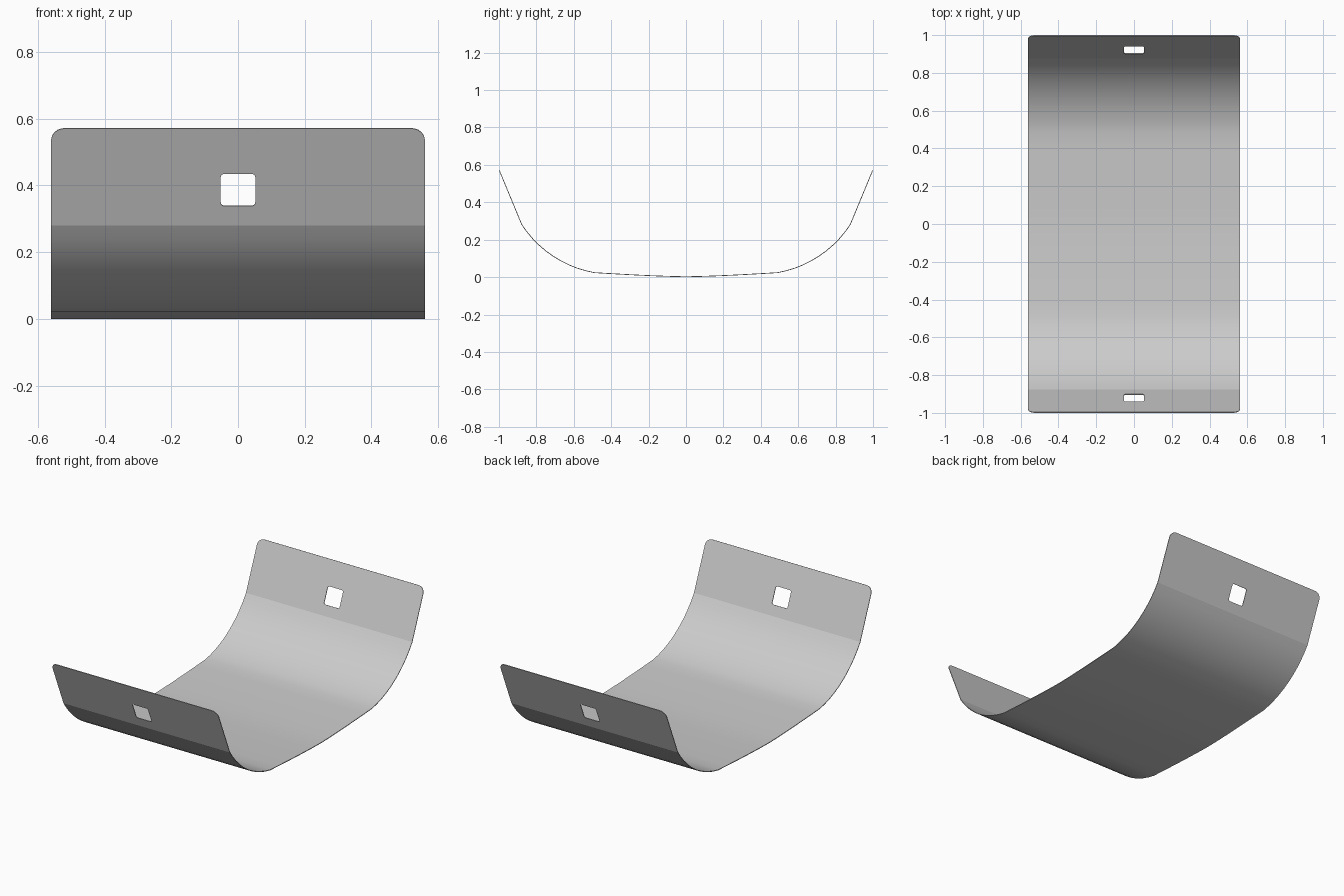
import bpy, bmesh
from math import sin, cos, pi, radians
from mathutils import Vector

cube = bpy.data.objects.get("Cube")
if cube:
    bpy.data.objects.remove(cube)

HALF_W = 0.56
TIP = Vector((1.0, 0.57))        # upper end of the sheet (y, z)
BEND = Vector((0.88, 0.28))      # where the flat end meets the curve
FOOT = Vector((0.49, 0.022))     # where the curve meets the shallow floor
FLAT_LEN = (TIP - BEND).length


def rounded_rect(half_w, low, high, r_low, r_high, steps=6):
    """Corner points of a rounded rectangle, counter-clockwise."""
    points = []
    corners = [(1, low, r_low, -pi / 2), (1, high, r_high, 0),
               (-1, high, r_high, pi / 2), (-1, low, r_low, pi)]
    for side, t, r, start in corners:
        cx = side * (half_w - r)
        ct = t + r if t == low else t - r
        for i in range(steps + 1 if r else 1):
            a = start + pi / 2 * i / steps
            points.append((cx + r * cos(a), ct + r * sin(a)))
    return points


def half_profile(steps=10):
    """Floor and arc from the middle out to the flat end."""
    pts = [Vector((FOOT.x * i / 6, FOOT.y * (i / 6) ** 1.4)) for i in range(6)]
    a0, a1 = radians(10), radians(57)
    for i in range(steps + 1):
        a = a0 + (a1 - a0) * i / steps
        u = (sin(a) - sin(a0)) / (sin(a1) - sin(a0))
        v = (cos(a0) - cos(a)) / (cos(a0) - cos(a1))
        pts.append(Vector((FOOT.x + u * (BEND.x - FOOT.x),
                           FOOT.y + v * (BEND.y - FOOT.y))))
    return pts


bm = bmesh.new()

# Curved floor strip
half = half_profile()
profile = [Vector((-p.x, p.y)) for p in reversed(half[1:])] + half
rows = [[bm.verts.new((x, p.x, p.y)) for x in (-HALF_W, HALF_W)] for p in profile]
for a, b in zip(rows, rows[1:]):
    bm.faces.new((a[0], a[1], b[1], b[0]))

# Flat ends with rounded corners and a rectangular slot
for side in (-1, 1):
    edges = []
    for loop in (rounded_rect(HALF_W, 0, FLAT_LEN, 0, 0.04),
                 rounded_rect(0.052, 0.2 * FLAT_LEN, 0.53 * FLAT_LEN, 0.01, 0.01, 3)):
        verts = []
        for x, t in loop:
            p = BEND.lerp(TIP, t / FLAT_LEN)
            verts.append(bm.verts.new((x, side * p.x, p.y)))
        edges += [bm.edges.new((verts[i - 1], verts[i])) for i in range(len(verts))]
    bmesh.ops.triangle_fill(bm, use_beauty=True, edges=edges)

bmesh.ops.remove_doubles(bm, verts=bm.verts, dist=0.0005)
for f in bm.faces:
    f.normal_update()
    if f.normal.z < 0:
        f.normal_flip()

mesh = bpy.data.meshes.new("curved_sheet")
bm.to_mesh(mesh)
bm.free()
sheet = bpy.data.objects.new("curved_sheet", mesh)
bpy.context.collection.objects.link(sheet)

# Plain grey material
grey = bpy.data.materials.new("light_grey")
grey.use_nodes = True
colour = (0.6, 0.6, 0.6, 1)
grey.diffuse_color = colour
grey.node_tree.nodes["Principled BSDF"].inputs["Base Color"].default_value = colour
mesh.materials.append(grey)

# Thin sheet thickness, then smooth shading with crisp bends and rims
bpy.ops.object.select_all(action='DESELECT')
sheet.select_set(True)
bpy.context.view_layer.objects.active = sheet
solid = sheet.modifiers.new("thickness", 'SOLIDIFY')
solid.thickness = 0.004
solid.offset = 1
bpy.ops.object.modifier_apply(modifier=solid.name)
bpy.ops.object.shade_smooth_by_angle(angle=radians(9))
